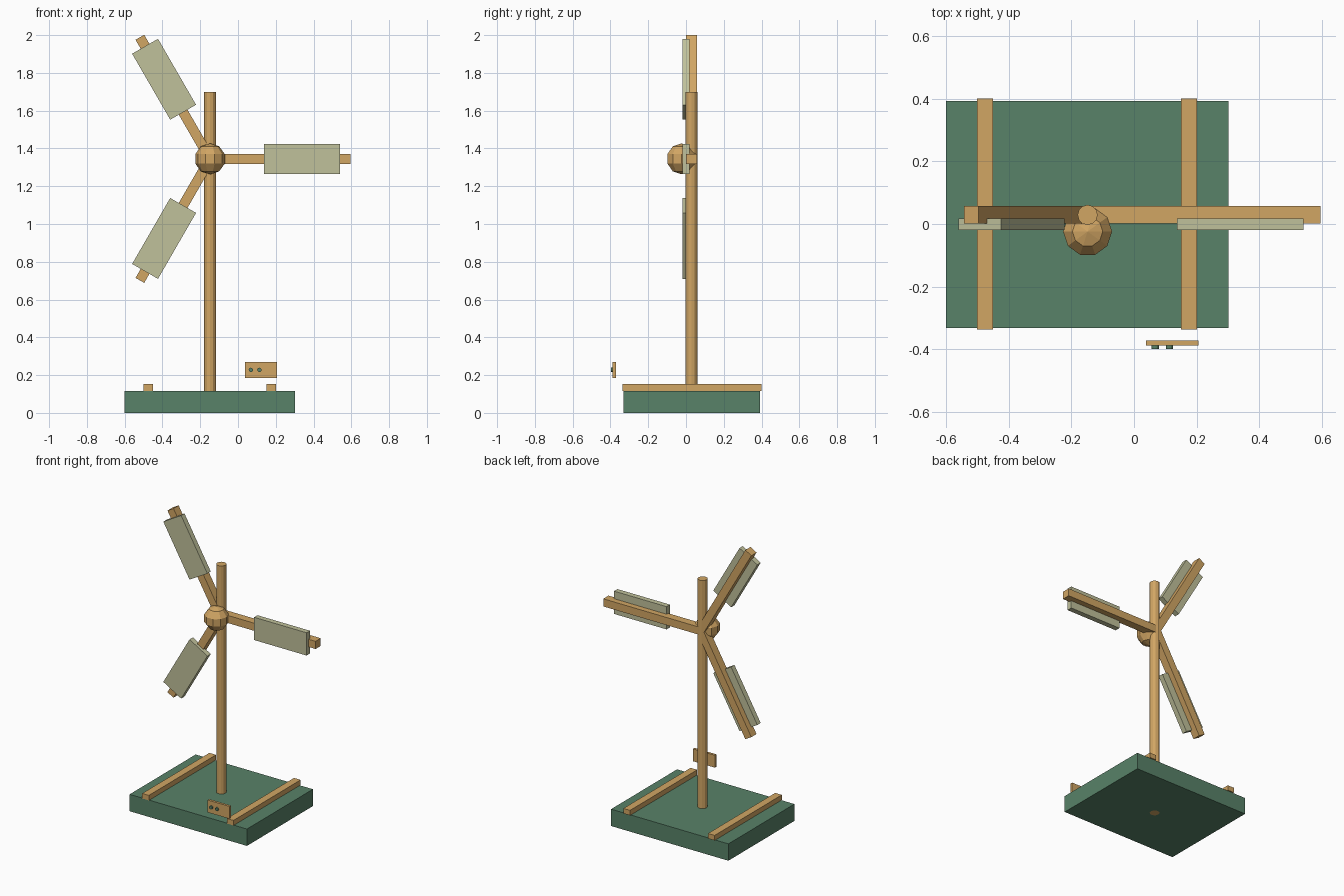
import bpy, bmesh
from math import sin, cos, pi, radians
from mathutils import Matrix, Vector

cube = bpy.data.objects.get("Cube")
if cube:
    bpy.data.objects.remove(cube, do_unlink=True)


def material(name, rgb):
    m = bpy.data.materials.new(name)
    m.use_nodes = True
    m.diffuse_color = (*rgb, 1)
    m.node_tree.nodes["Principled BSDF"].inputs["Base Color"].default_value = (*rgb, 1)
    return m


wood = material("wood", (0.64, 0.38, 0.127))
green = material("green", (0.098, 0.223, 0.138))
canvas = material("canvas", (0.527, 0.533, 0.328))


def finish(bm, name, mat, matrix):
    bmesh.ops.recalc_face_normals(bm, faces=bm.faces)
    bm.transform(matrix)
    mesh = bpy.data.meshes.new(name)
    bm.to_mesh(mesh)
    bm.free()
    mesh.materials.append(mat)
    obj = bpy.data.objects.new(name, mesh)
    bpy.context.collection.objects.link(obj)
    return obj


def box(name, mat, x, y, z, matrix=Matrix()):
    """Box from (min, max) pairs."""
    bm = bmesh.new()
    bmesh.ops.create_cube(bm, size=1)
    for v in bm.verts:
        v.co = Vector([a + (b - a) * (c + 0.5) for (a, b), c in zip((x, y, z), v.co)])
    return finish(bm, name, mat, matrix)


def lathe(name, mat, profile, sides, matrix):
    """Faceted solid turned around z from (radius, height) pairs."""
    bm = bmesh.new()
    rings = []
    for r, h in profile:
        if r == 0:
            rings.append([bm.verts.new((0, 0, h))] * sides)
        else:
            rings.append([bm.verts.new((r * cos(2 * pi * i / sides), r * sin(2 * pi * i / sides), h))
                          for i in range(sides)])
    for low, high in zip(rings, rings[1:]):
        for i in range(sides):
            j = (i + 1) % sides
            bm.faces.new(dict.fromkeys((low[i], low[j], high[j], high[i])))
    for ring in (rings[0], rings[-1]):
        if ring[0] is not ring[1]:
            bm.faces.new(ring)
    return finish(bm, name, mat, matrix)


# Base with two rails
box("base", green, (-0.6, 0.301), (-0.332, 0.392), (0, 0.117))
for side, x in (("right", -0.5), ("left", 0.15)):
    box(f"{side}_rail", wood, (x, x + 0.051), (-0.337, 0.4), (0.117, 0.152))

# Pole
lathe("pole", wood, [(0.032, 0), (0.032, 1.7)], 12, Matrix.Translation((-0.148, 0.029, 0)))

# Faceted hub ball
rings, radius = 5, 0.082
ball = [(0, -radius)]
ball += [(radius * sin(pi * i / rings), -radius * cos(pi * i / rings)) for i in range(1, rings)]
ball += [(0, radius)]
lathe("hub", wood, ball, 10, Matrix.Translation((-0.148, -0.024, 1.345)))

# Three arms, each with a sail on its front
for n in range(3):
    turn = Matrix.Translation((-0.148, 0, 1.345)) @ Matrix.Rotation(radians(120 * n), 4, "Y")
    box(f"arm_{n + 1}", wood, (0, 0.743), (0.001, 0.058), (-0.0265, 0.0265), turn)
    box(f"sail_{n + 1}", canvas, (0.285, 0.688), (-0.019, 0.018), (-0.079, 0.079), turn)

# Small floating plate with two knobs
box("plate", wood, (0.038, 0.206), (-0.388, -0.371), (0.184, 0.27))
for n, x in enumerate((0.068, 0.113)):
    place = Matrix.Translation((x, -0.398, 0.228)) @ Matrix.Rotation(radians(-90), 4, "X")
    lathe(f"knob_{n + 1}", green, [(0.0115, 0), (0.0115, 0.012)], 12, place)
